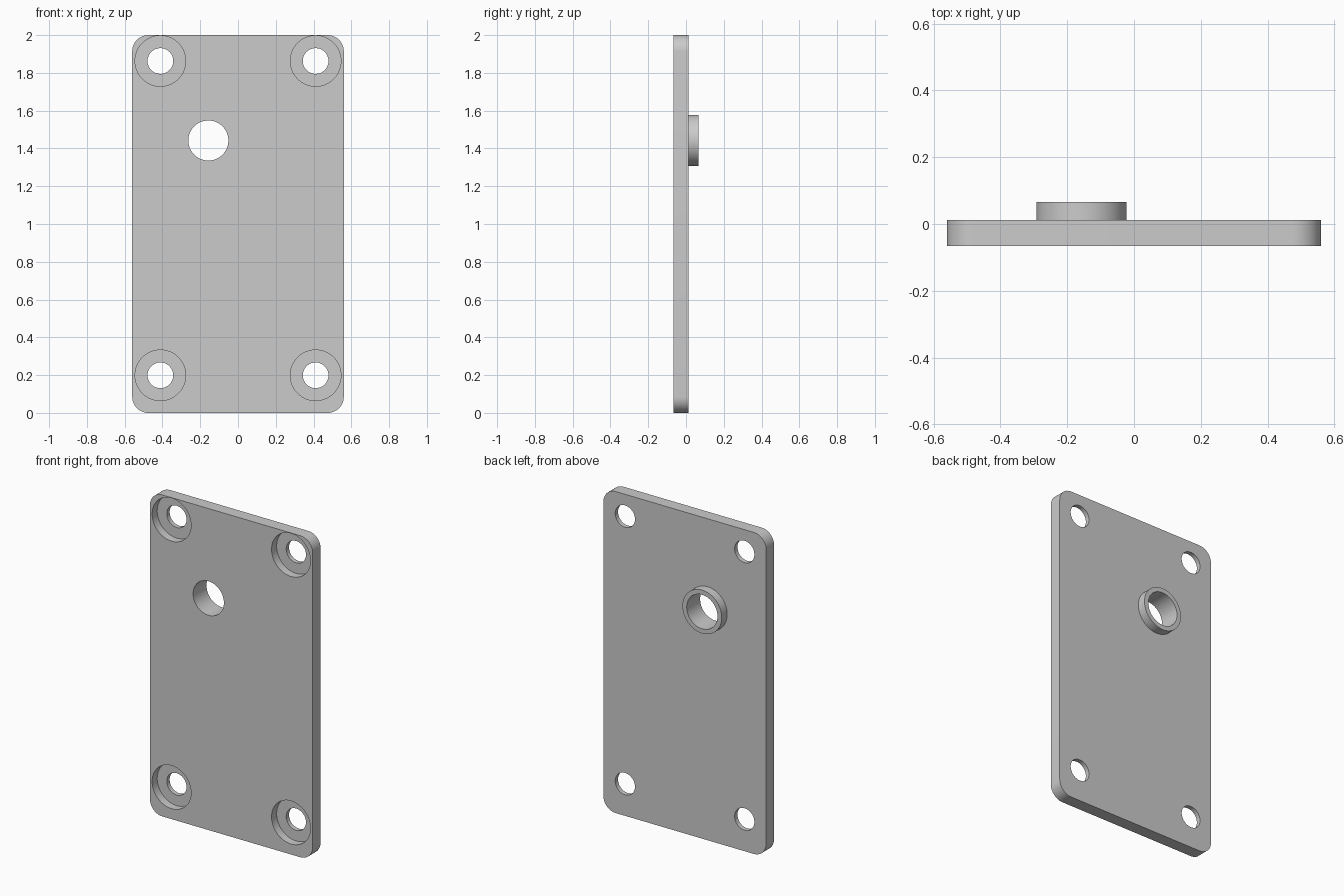
import bpy, bmesh, math
from mathutils import Matrix, Vector

cube = bpy.data.objects.get("Cube")
if cube:
    bpy.data.objects.remove(cube, do_unlink=True)

FRONT, BACK, BOSS_BACK = -0.066, 0.012, 0.066
HALF_W, HEIGHT, CORNER = 0.56, 2.0, 0.085
BORE_X, BORE_Z = -0.157, 1.442

grey = bpy.data.materials.new("plain grey")
grey.use_nodes = True
colour = (0.6, 0.6, 0.6, 1)
grey.diffuse_color = colour
grey.node_tree.nodes["Principled BSDF"].inputs["Base Color"].default_value = colour


def add_object(name, bm):
    bmesh.ops.recalc_face_normals(bm, faces=bm.faces)
    mesh = bpy.data.meshes.new(name)
    bm.to_mesh(mesh)
    bm.free()
    mesh.materials.append(grey)
    obj = bpy.data.objects.new(name, mesh)
    bpy.context.collection.objects.link(obj)
    return obj


def cylinder(name, x, z, radius, y0, y1):
    """Round solid running along y from y0 to y1."""
    bm = bmesh.new()
    place = Matrix.Translation((x, (y0 + y1) / 2, z)) @ Matrix.Rotation(math.pi / 2, 4, 'X')
    bmesh.ops.create_cone(bm, cap_ends=True, segments=64, radius1=radius,
                          radius2=radius, depth=y1 - y0, matrix=place)
    return add_object(name, bm)


def combine(target, tool, operation):
    """Apply a boolean and remove the tool object."""
    mod = target.modifiers.new(operation.lower(), 'BOOLEAN')
    mod.operation, mod.solver, mod.object = operation, 'EXACT', tool
    bpy.ops.object.select_all(action='DESELECT')
    bpy.context.view_layer.objects.active = target
    target.select_set(True)
    bpy.ops.object.modifier_apply(modifier=mod.name)
    bpy.data.objects.remove(tool, do_unlink=True)


# Plate: rounded rectangle outline, extruded backwards
bm = bmesh.new()
outline = []
corners = [(1, HEIGHT - CORNER), (-1, HEIGHT - CORNER), (-1, CORNER), (1, CORNER)]
for quarter, (side, cz) in enumerate(corners):
    for step in range(13):
        a = (quarter + step / 12) * math.pi / 2
        outline.append(bm.verts.new((side * (HALF_W - CORNER) + CORNER * math.cos(a),
                                     FRONT, cz + CORNER * math.sin(a))))
face = bm.faces.new(outline)
extruded = bmesh.ops.extrude_face_region(bm, geom=[face], use_keep_orig=True)
bmesh.ops.translate(bm, vec=Vector((0, BACK - FRONT, 0)),
                    verts=[v for v in extruded["geom"] if isinstance(v, bmesh.types.BMVert)])
plate = add_object("mounting_plate", bm)

# Raised collar on the back, with a bore through collar and plate
combine(plate, cylinder("collar", BORE_X, BORE_Z, 0.135, -0.03, BOSS_BACK), 'UNION')
combine(plate, cylinder("bore_cutter", BORE_X, BORE_Z, 0.106, -0.2, 0.2), 'DIFFERENCE')

# Counterbored screw holes, recessed from the front
for x in (-0.411, 0.411):
    for z in (0.199, 1.863):
        combine(plate, cylinder("recess_cutter", x, z, 0.134, -0.2, FRONT + 0.05), 'DIFFERENCE')
        combine(plate, cylinder("screw_cutter", x, z, 0.068, -0.2, 0.2), 'DIFFERENCE')

bpy.ops.object.shade_smooth_by_angle(angle=math.radians(30))
